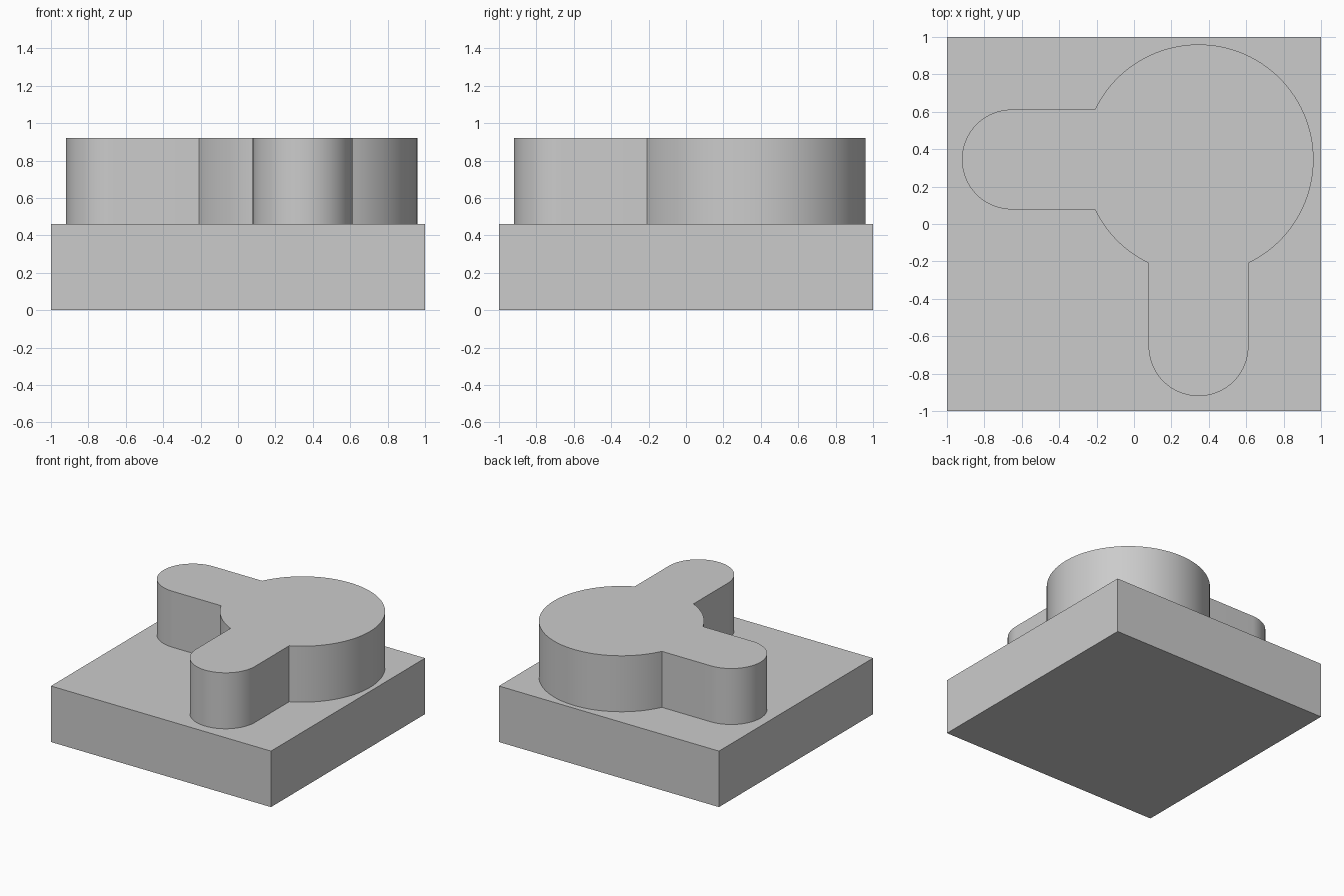
import bpy
import bmesh
from math import asin, cos, radians, sin, degrees
from mathutils import Vector

if "Cube" in bpy.data.objects:
    bpy.data.objects.remove(bpy.data.objects["Cube"], do_unlink=True)

grey = bpy.data.materials.new("plain grey")
grey.use_nodes = True
grey.diffuse_color = (0.6, 0.6, 0.6, 1)
grey.node_tree.nodes["Principled BSDF"].inputs["Base Color"].default_value = (0.6, 0.6, 0.6, 1)

MID = 0.46           # top of the base plate
TOP = 0.92           # top of the raised boss
HUB = 0.345          # hub centre, same on x and y
HUB_R = 0.615
ARM_R = 0.267        # half width of each arm
ARM_END = -0.92 + ARM_R


def arc(cx, cy, r, start, end, steps):
    """Points along an arc, angles in degrees."""
    angles = [radians(start + (end - start) * i / steps) for i in range(steps + 1)]
    return [(cx + r * cos(a), cy + r * sin(a)) for a in angles]


def extrude_outline(name, points, z0, z1):
    """Solid prism from a counter-clockwise outline."""
    bm = bmesh.new()
    face = bm.faces.new([bm.verts.new((x, y, z0)) for x, y in points])
    result = bmesh.ops.extrude_face_region(bm, geom=[face], use_keep_orig=True)
    verts = [v for v in result["geom"] if isinstance(v, bmesh.types.BMVert)]
    bmesh.ops.translate(bm, verts=verts, vec=Vector((0, 0, z1 - z0)))
    bmesh.ops.recalc_face_normals(bm, faces=bm.faces)
    mesh = bpy.data.meshes.new(name)
    bm.to_mesh(mesh)
    bm.free()
    mesh.materials.append(grey)
    obj = bpy.data.objects.new(name, mesh)
    bpy.context.collection.objects.link(obj)
    return obj


# Square base plate
extrude_outline("base_plate", [(-1, -1), (1, -1), (1, 1), (-1, 1)], 0, MID)

# Round hub with two round-ended arms, one to the right and one to the front
gap = degrees(asin(ARM_R / HUB_R))
outline = (
    arc(HUB, HUB, HUB_R, gap - 90, 180 - gap, 72)
    + arc(ARM_END, HUB, ARM_R, 90, 270, 40)
    + arc(HUB, HUB, HUB_R, 180 + gap, 270 - gap, 16)
    + arc(HUB, ARM_END, ARM_R, 180, 360, 40)
)
boss = extrude_outline("raised_boss", outline, MID, TOP)

bpy.ops.object.select_all(action="DESELECT")
boss.select_set(True)
bpy.context.view_layer.objects.active = boss
bpy.ops.object.shade_smooth_by_angle(angle=radians(20))
